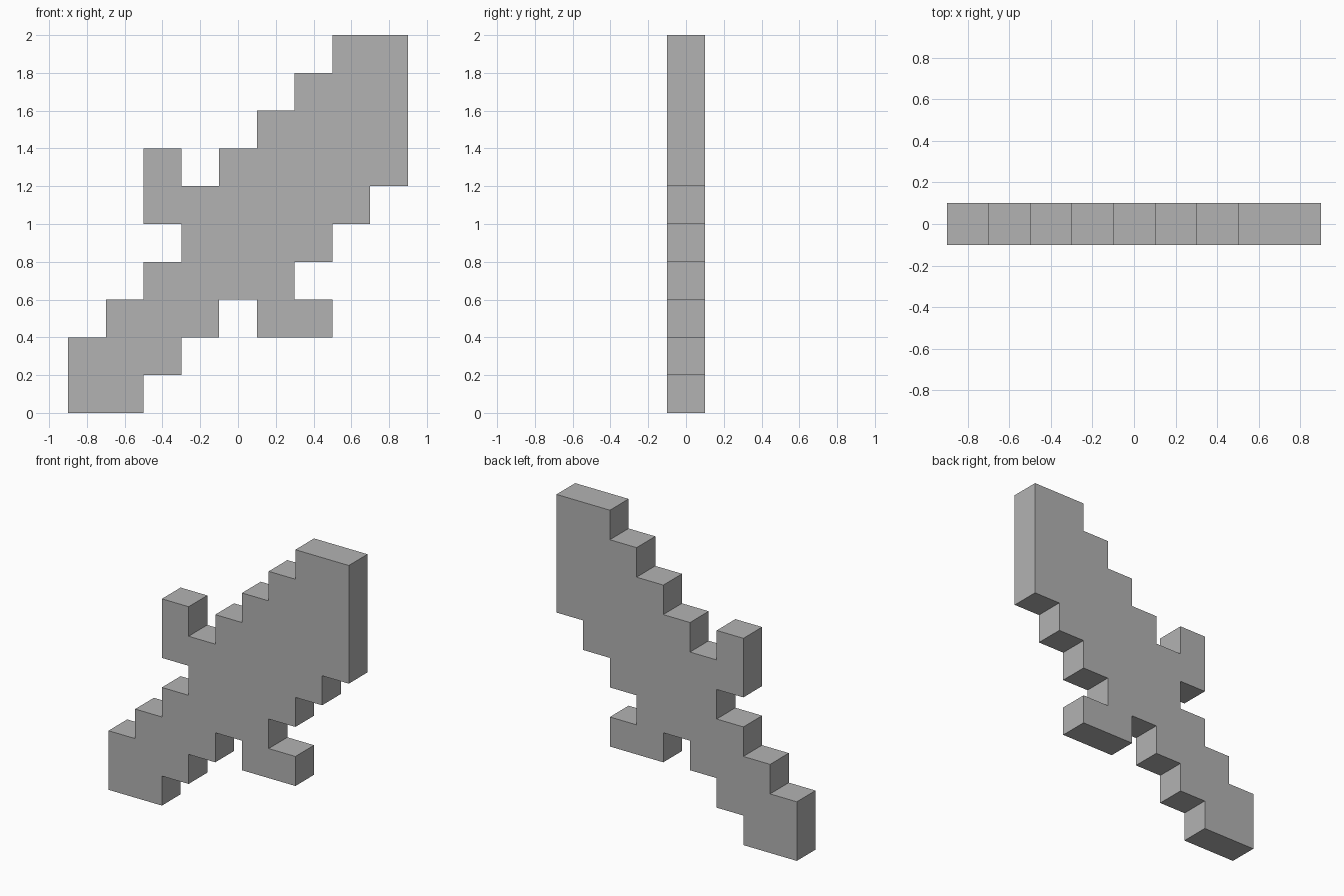
import bpy
import bmesh

cube = bpy.data.objects.get("Cube")
if cube:
    bpy.data.objects.remove(cube, do_unlink=True)

UNIT = 0.2        # side of one block
HALF = 0.1        # half the thickness
LEFT = -0.9       # x of the first column

# Runs of blocks for each part: (row, first column, last column)
PARTS = {
    "handle": [(0, 0, 1), (1, 0, 2), (2, 1, 3), (3, 2, 3)],
    "guard": [(2, 5, 6), (3, 4, 5), (4, 3, 4), (5, 2, 3), (6, 2, 2)],
    "blade": [(4, 5, 6), (5, 4, 7), (6, 4, 8), (7, 5, 8), (8, 6, 8), (9, 7, 8)],
}

grey = bpy.data.materials.new("plain grey")
grey.use_nodes = True
colour = (0.45, 0.45, 0.45, 1)
grey.diffuse_color = colour
grey.node_tree.nodes["Principled BSDF"].inputs["Base Color"].default_value = colour


def cells(runs):
    return {(c, r) for r, first, last in runs for c in range(first, last + 1)}


solid = set().union(*(cells(runs) for runs in PARTS.values()))


def build_part(name, blocks):
    """Front and back faces, with walls only where the whole shape ends."""
    bm = bmesh.new()
    made = {}

    def vert(corner, y):
        key = (corner, y)
        if key not in made:
            made[key] = bm.verts.new((LEFT + corner[0] * UNIT, y, corner[1] * UNIT))
        return made[key]

    for c, r in sorted(blocks):
        ring = [(c, r), (c + 1, r), (c + 1, r + 1), (c, r + 1)]
        neighbours = [(c, r - 1), (c + 1, r), (c, r + 1), (c - 1, r)]
        bm.faces.new([vert(p, -HALF) for p in ring])
        bm.faces.new([vert(p, HALF) for p in reversed(ring)])
        for i, beside in enumerate(neighbours):
            if beside not in solid:
                a, b = ring[i], ring[(i + 1) % 4]
                bm.faces.new([vert(b, -HALF), vert(a, -HALF),
                              vert(a, HALF), vert(b, HALF)])

    # Merge flat neighbouring faces into clean panels
    bmesh.ops.dissolve_limit(bm, angle_limit=0.01, verts=bm.verts[:], edges=bm.edges[:])
    mesh = bpy.data.meshes.new(name)
    bm.to_mesh(mesh)
    bm.free()
    mesh.materials.append(grey)
    bpy.context.collection.objects.link(bpy.data.objects.new(name, mesh))


for part, runs in PARTS.items():
    build_part(part, cells(runs))
